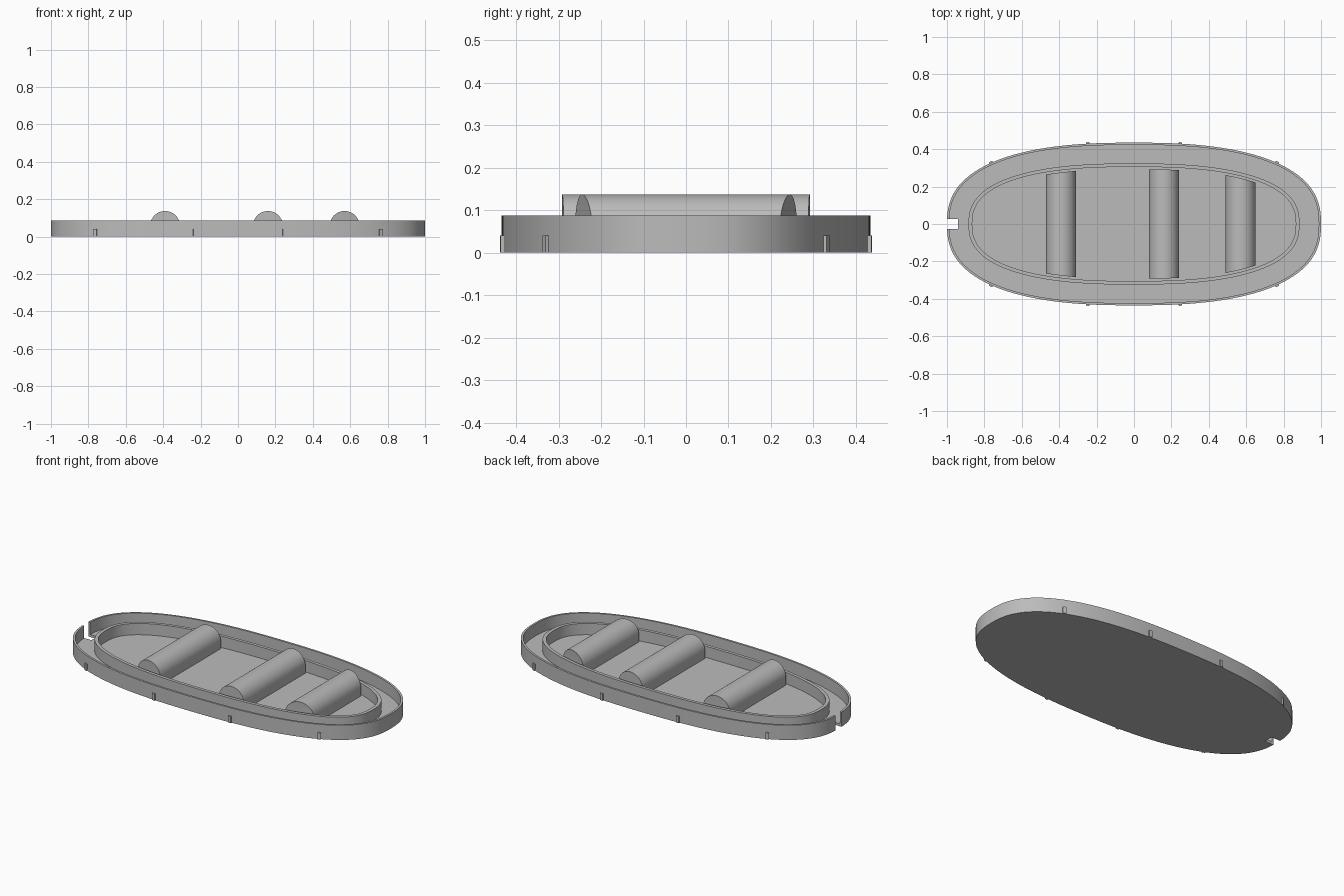
import bpy, bmesh, math
from mathutils import Matrix, Vector

if "Cube" in bpy.data.objects:
    bpy.data.objects.remove(bpy.data.objects["Cube"])

POWER = 2.5      # fullness of the oval plan
SEGS = 144
FLOOR = 0.015

grey = bpy.data.materials.new("plain grey")
grey.diffuse_color = (0.5, 0.5, 0.5, 1)
grey.use_nodes = True
grey.node_tree.nodes["Principled BSDF"].inputs["Base Color"].default_value = grey.diffuse_color


def finish(bm, name):
    bmesh.ops.recalc_face_normals(bm, faces=bm.faces)
    mesh = bpy.data.meshes.new(name)
    bm.to_mesh(mesh)
    bm.free()
    mesh.materials.append(grey)
    obj = bpy.data.objects.new(name, mesh)
    bpy.context.collection.objects.link(obj)
    return obj


def smooth(obj):
    obj.data.shade_smooth()
    obj.data.set_sharp_from_angle(angle=math.radians(35))


def oval(a, b, z):
    pts = []
    for i in range(SEGS):
        t = 2 * math.pi * i / SEGS
        c, s = math.cos(t), math.sin(t)
        pts.append((a * math.copysign(abs(c) ** (2 / POWER), c),
                    b * math.copysign(abs(s) ** (2 / POWER), s), z))
    return pts


def oval_y(x, a, b):
    return b * (1 - abs(x / a) ** POWER) ** (1 / POWER)


# Tray: outer wall, trough, inner ring and floor as nested ovals
bm = bmesh.new()
rings = [(1.0, 0.435, 0.0), (1.0, 0.435, 0.087), (0.988, 0.423, 0.087),
         (0.988, 0.423, FLOOR), (0.885, 0.324, FLOOR), (0.885, 0.324, 0.082),
         (0.865, 0.305, 0.082), (0.865, 0.305, FLOOR)]
loops = [[bm.verts.new(p) for p in oval(*r)] for r in rings]
for lo, hi in zip(loops, loops[1:]):
    for i in range(SEGS):
        j = (i + 1) % SEGS
        bm.faces.new((lo[i], lo[j], hi[j], hi[i]))
bm.faces.new(loops[0])
bm.faces.new(loops[-1])
tray = finish(bm, "oval_tray")

# Slot through the wall at one end
bm = bmesh.new()
bmesh.ops.create_cube(bm, size=1, matrix=Matrix.Translation((-1.0, 0, 0.05))
                      @ Matrix.Diagonal((0.12, 0.055, 0.3, 1)))
cutter = finish(bm, "slot_cutter")
cutter.hide_render = True
cut = tray.modifiers.new("slot", 'BOOLEAN')
cut.operation = 'DIFFERENCE'
cut.solver = 'EXACT'
cut.object = cutter
bpy.context.view_layer.objects.active = tray
bpy.ops.object.modifier_apply(modifier=cut.name)
bpy.data.objects.remove(cutter)
smooth(tray)

# Round-topped cross bars, ends following the inner ring
RADIUS, AXIS_Z = 0.08, 0.057
for k, cx in enumerate((-0.39, 0.16, 0.57)):
    profile = [(cx + RADIUS, FLOOR - 0.005)]
    for i in range(25):
        t = math.pi * i / 24
        profile.append((cx + RADIUS * math.cos(t), AXIS_Z + RADIUS * math.sin(t)))
    profile.append((cx - RADIUS, FLOOR - 0.005))
    bm = bmesh.new()
    ends = [[bm.verts.new((x, side * oval_y(x, 0.855, 0.293), z)) for x, z in profile]
            for side in (-1, 1)]
    n = len(profile)
    for i in range(n):
        j = (i + 1) % n
        bm.faces.new((ends[0][i], ends[0][j], ends[1][j], ends[1][i]))
    # end faces as vertical strips
    for e in ends:
        for i in range(n // 2):
            quad = (e[i], e[i + 1], e[n - 2 - i], e[n - 1 - i])
            bm.faces.new(tuple(dict.fromkeys(quad)))
    smooth(finish(bm, f"cross_bar_{k + 1}"))

# Small upright clips around the outer wall
for k, x in enumerate((-0.763, -0.248, 0.248, 0.763)):
    for side, label in ((-1, "front"), (1, "back")):
        y = oval_y(x, 1.0, 0.435)
        nx = math.copysign(abs(x) ** (POWER - 1), x)
        ny = side * (y / 0.435) ** (POWER - 1) / 0.435
        turn = math.atan2(ny, nx)
        bm = bmesh.new()
        bmesh.ops.create_cube(bm, size=1, matrix=Matrix.Translation((x, side * y, 0.02))
                              @ Matrix.Rotation(turn, 4, 'Z')
                              @ Matrix.Diagonal((0.015, 0.018, 0.04, 1)))
        finish(bm, f"{label}_clip_{k + 1}")
